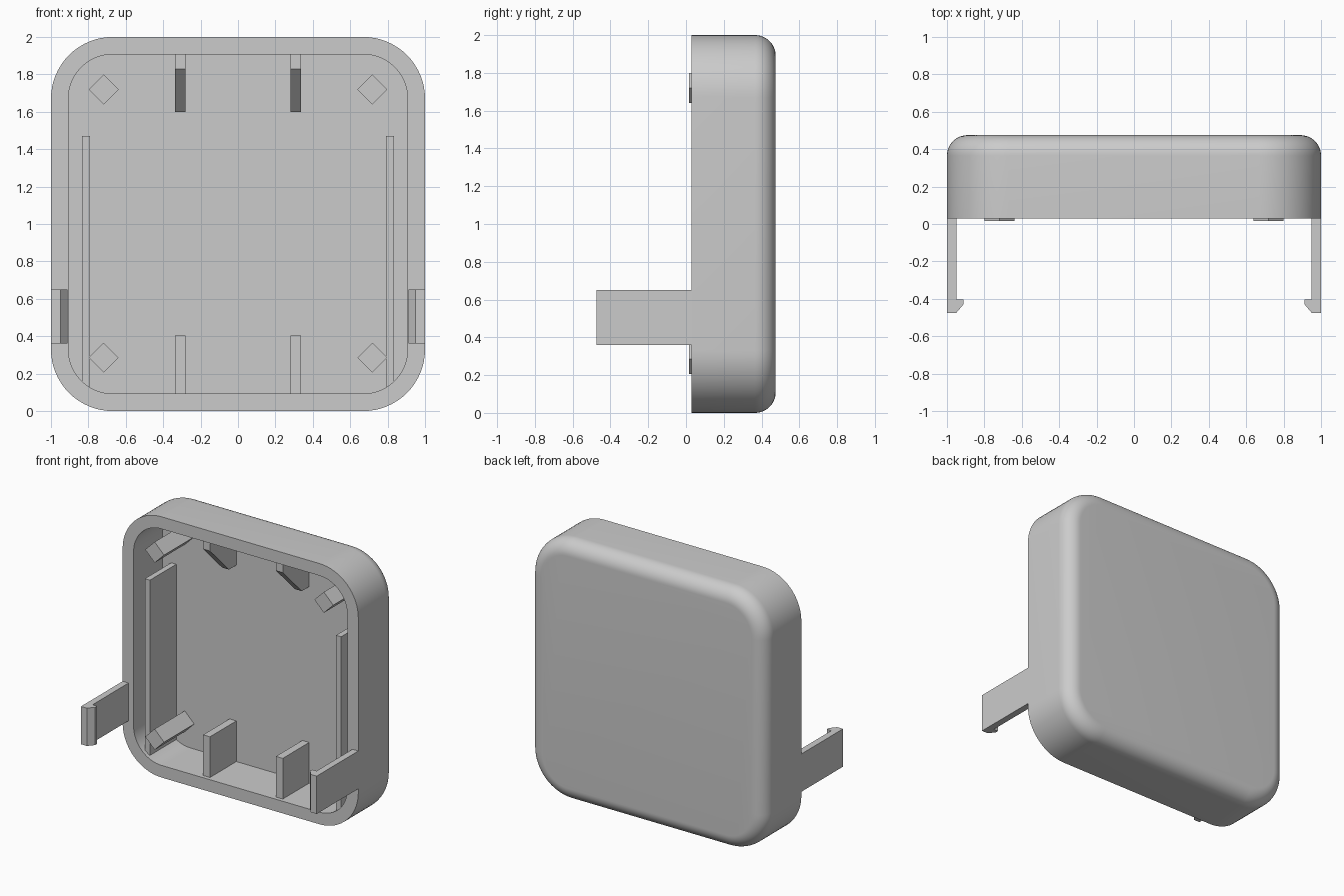
import bpy, bmesh
from math import sin, cos, pi, radians

cube = bpy.data.objects.get("Cube")
if cube:
    bpy.data.objects.remove(cube, do_unlink=True)

grey = bpy.data.materials.new("plain grey")
grey.use_nodes = True
grey.diffuse_color = (0.6, 0.6, 0.6, 1)
grey.node_tree.nodes["Principled BSDF"].inputs["Base Color"].default_value = (0.6, 0.6, 0.6, 1)

RIM, BACK, FLOOR = 0.03, 0.475, 0.38     # depths along y
RIB = 0.06                               # front of the ribs
CORNER, FILLET, WALL = 0.33, 0.11, 0.093


def finish(name, bm):
    bmesh.ops.recalc_face_normals(bm, faces=bm.faces)
    mesh = bpy.data.meshes.new(name)
    bm.to_mesh(mesh)
    bm.free()
    mesh.materials.append(grey)
    obj = bpy.data.objects.new(name, mesh)
    bpy.context.collection.objects.link(obj)
    return obj


def prism(name, points, place, start, end):
    """Extrude a profile; place(p, q, t) turns profile and depth into xyz."""
    bm = bmesh.new()
    ends = [[bm.verts.new(place(p, q, t)) for p, q in points] for t in (start, end)]
    bm.faces.new(ends[0])
    bm.faces.new(ends[1])
    n = len(points)
    for i in range(n):
        j = (i + 1) % n
        bm.faces.new((ends[0][i], ends[0][j], ends[1][j], ends[1][i]))
    return finish(name, bm)


def box(name, x0, x1, y0, y1, z0, z1):
    return prism(name, [(x0, y0), (x1, y0), (x1, y1), (x0, y1)],
                 lambda p, q, t: (p, q, t), z0, z1)


def rounded_ring(bm, y, inset, steps=16):
    """Rounded square at depth y, shrunk evenly by inset."""
    ring = []
    mid, r = 1 - CORNER, CORNER - inset
    for k, (sx, sz) in enumerate([(1, 1), (-1, 1), (-1, -1), (1, -1)]):
        for i in range(steps + 1):
            a = pi / 2 * (k + i / steps)
            ring.append(bm.verts.new((sx * mid + r * cos(a), y, 1 + sz * mid + r * sin(a))))
    return ring


# Hollow shell: filleted back, straight wall, flat rim, open cavity
bm = bmesh.new()
steps = 12
rings = []
for i in range(steps + 1):
    a = pi / 2 * i / steps
    rings.append(rounded_ring(bm, BACK - FILLET * (1 - cos(a)), FILLET * (1 - sin(a))))
rings += [rounded_ring(bm, RIM, 0), rounded_ring(bm, RIM, WALL), rounded_ring(bm, FLOOR, WALL)]
for lower, upper in zip(rings, rings[1:]):
    n = len(lower)
    for i in range(n):
        j = (i + 1) % n
        bm.faces.new((lower[i], lower[j], upper[j], upper[i]))
bm.faces.new(rings[0])
bm.faces.new(rings[-1])
shell = finish("shell", bm)
bpy.ops.object.select_all(action='DESELECT')
shell.select_set(True)
bpy.context.view_layer.objects.active = shell
bpy.ops.object.shade_smooth_by_angle(angle=radians(30))

for s, side in ((1, "left"), (-1, "right")):
    # Snap clip with an inward hook
    clip = [(1, RIM), (1, -0.475), (0.95, -0.475), (0.912, -0.43),
            (0.912, -0.405), (0.95, -0.405), (0.95, RIM)]
    prism(side + "_snap_clip", clip, lambda p, q, t: (s * p, q, t), 0.36, 0.65)

    # Long upright rib beside the wall
    box(side + "_side_rib", s * 0.79, s * 0.833, RIB, FLOOR, 0.12, 1.47)

    # Short ribs at the bottom and chamfered ribs at the top
    box(side + "_bottom_rib", s * 0.28, s * 0.338, RIB, FLOOR, 0.09, 0.405)
    gusset = [(RIB, 1.91), (RIB, 1.83), (RIB + 0.23, 1.6), (FLOOR, 1.6), (FLOOR, 1.91)]
    prism(side + "_top_rib", gusset, lambda p, q, t: (t, p, q), s * 0.28, s * 0.338)

    # Diamond corner posts
    for z, level in ((0.285, "lower"), (1.72, "upper")):
        d = 0.08
        diamond = [(s * 0.718 + d, z), (s * 0.718, z + d), (s * 0.718 - d, z), (s * 0.718, z - d)]
        prism(f"{level}_{side}_post", diamond, lambda p, q, t: (p, t, q), 0.015, FLOOR)
